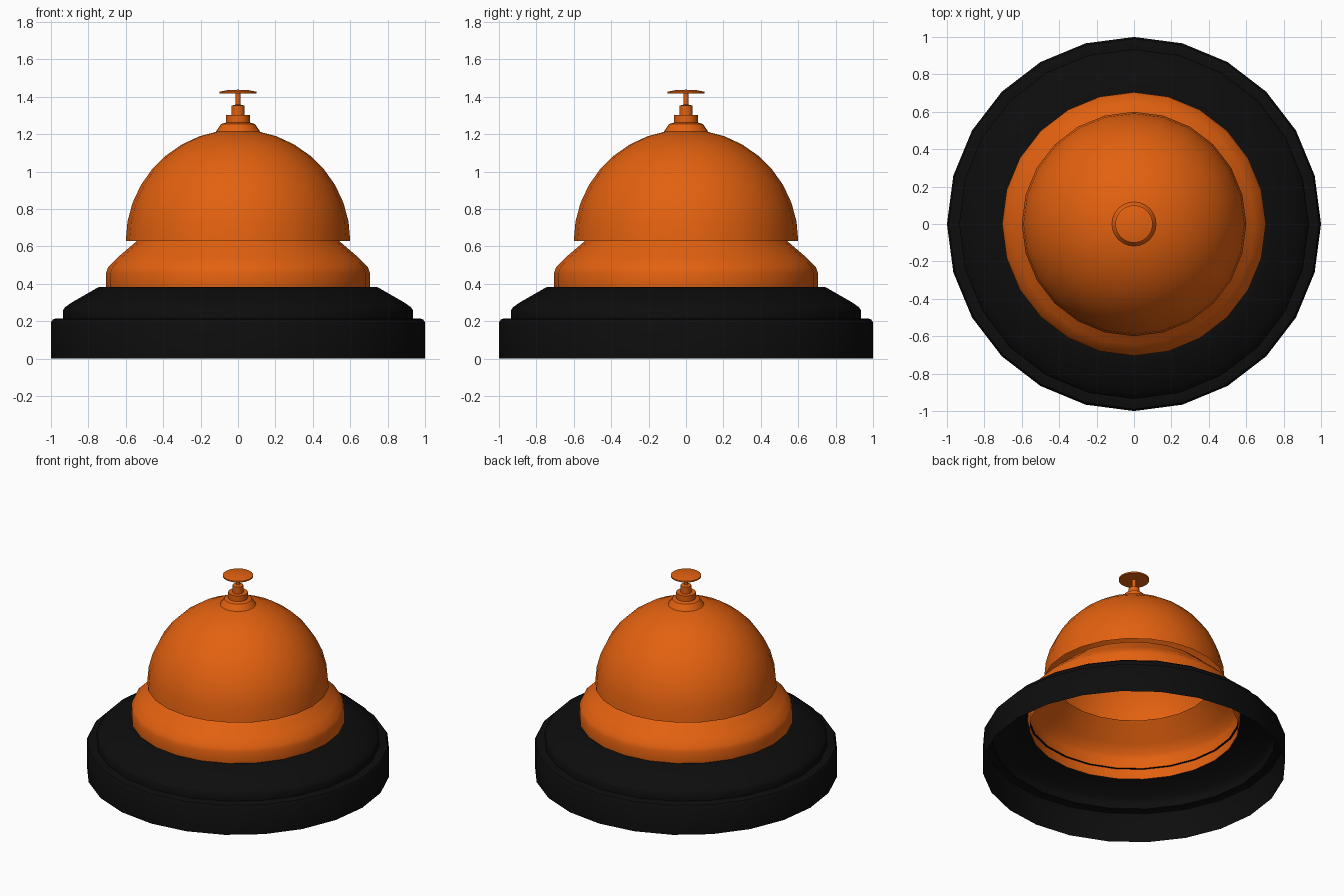
import bpy, bmesh, math

cube = bpy.data.objects.get("Cube")
if cube:
    bpy.data.objects.remove(cube, do_unlink=True)

SIDES = 24


def make_material(name, colour):
    mat = bpy.data.materials.new(name)
    mat.use_nodes = True
    mat.diffuse_color = colour
    mat.node_tree.nodes["Principled BSDF"].inputs["Base Color"].default_value = colour
    return mat


def lathe(name, profile, mat, angle=35):
    """Spin a (radius, height) profile around the z axis."""
    bm = bmesh.new()
    verts = [bm.verts.new((r, 0, z)) for r, z in profile]
    edges = [bm.edges.new(pair) for pair in zip(verts, verts[1:])]
    bmesh.ops.spin(bm, geom=verts + edges, cent=(0, 0, 0), axis=(0, 0, 1),
                   angle=math.tau, steps=SIDES)
    bmesh.ops.remove_doubles(bm, verts=bm.verts, dist=0.0005)
    bmesh.ops.recalc_face_normals(bm, faces=bm.faces)
    mesh = bpy.data.meshes.new(name)
    bm.to_mesh(mesh)
    bm.free()
    mesh.materials.append(mat)
    obj = bpy.data.objects.new(name, mesh)
    bpy.context.collection.objects.link(obj)
    bpy.ops.object.select_all(action='DESELECT')
    obj.select_set(True)
    bpy.context.view_layer.objects.active = obj
    bpy.ops.object.shade_smooth_by_angle(angle=math.radians(angle))
    return obj


black = make_material("black", (0.004, 0.004, 0.004, 1))
orange = make_material("orange", (0.77, 0.12, 0.005, 1))

# Hollow stepped base
lathe("base", [(1, 0), (1, 0.195), (0.99, 0.21), (0.97, 0.216), (0.935, 0.216),
               (0.935, 0.26), (0.925, 0.275), (0.89, 0.30), (0.745, 0.383),
               (0.69, 0.383)], black)

# Flared collar, open at both ends
lathe("collar", [(0.69, 0.30), (0.705, 0.383), (0.705, 0.46), (0.695, 0.49),
                 (0.645, 0.54), (0.54, 0.63), (0.52, 0.65)], orange)

# Hollow hemispherical bell
STEPS = 9
arc = [math.pi / 2 * i / STEPS for i in range(STEPS + 1)]
lathe("bell_dome", [(0.6 * math.cos(a), 0.63 + 0.595 * math.sin(a)) for a in arc], orange)

# Stepped stem
lathe("stem", [(0.118, 1.215), (0.09, 1.255), (0.065, 1.262), (0.065, 1.303),
               (0.035, 1.303), (0.035, 1.353), (0.013, 1.358), (0.013, 1.42)], orange)

# Push button
lathe("button", [(0, 1.417), (0.1, 1.417), (0.1, 1.427), (0.06, 1.435), (0, 1.438)], orange)
